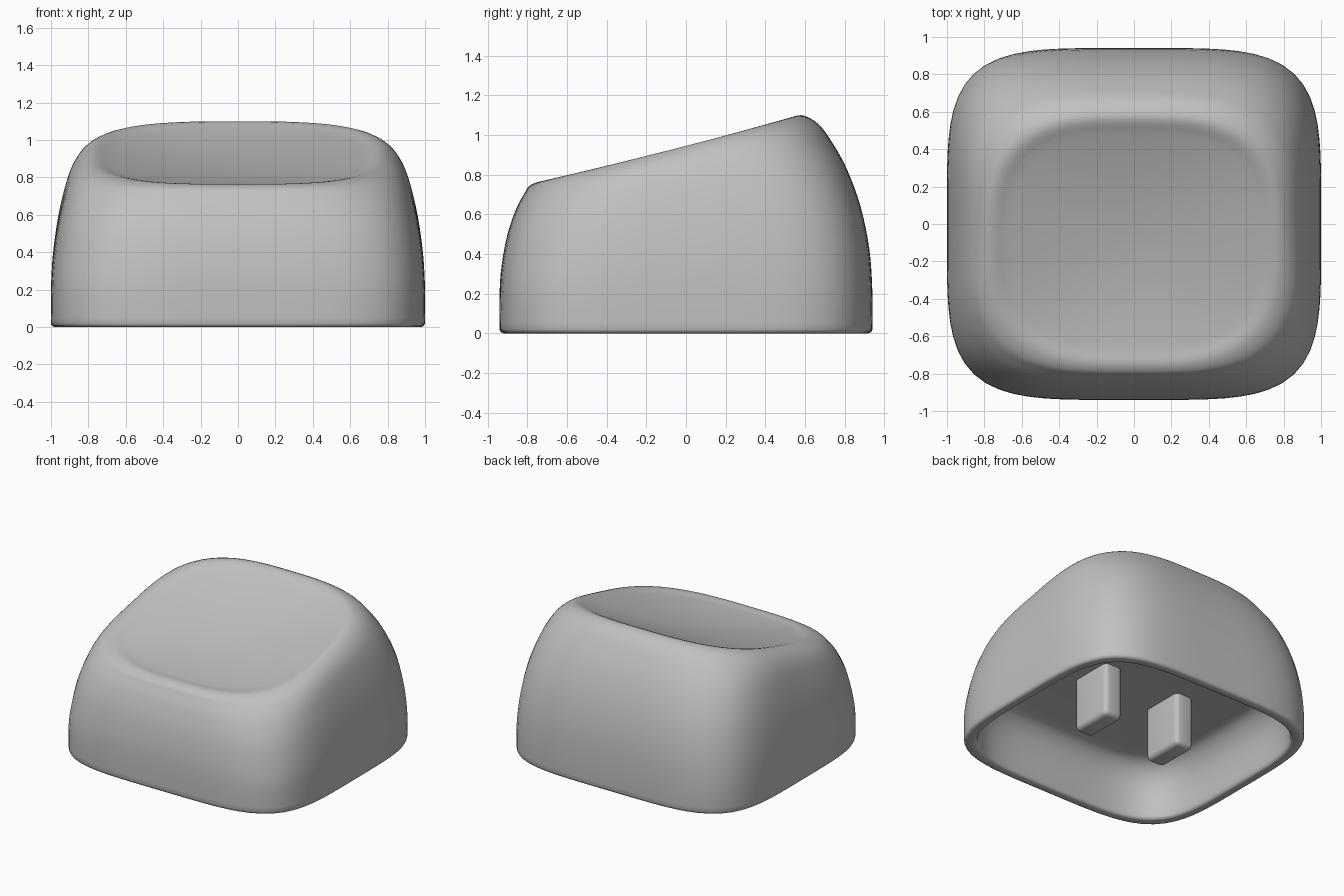
import bpy, bmesh, math
from mathutils import Vector

if "Cube" in bpy.data.objects:
    bpy.data.objects.remove(bpy.data.objects["Cube"])

SEGMENTS = 96

grey = bpy.data.materials.new("plain_grey")
grey.use_nodes = True
grey.diffuse_color = (0.53, 0.53, 0.53, 1)
grey.node_tree.nodes["Principled BSDF"].inputs["Base Color"].default_value = (0.53, 0.53, 0.53, 1)


def ring(row):
    """Tilted rounded square: half width, front y, back y, front z, back z, squareness, sag."""
    hx, yf, yb, zf, zb, n, sag = row
    points = []
    for i in range(SEGMENTS):
        a = math.tau * i / SEGMENTS
        c, s = math.cos(a), math.sin(a)
        r = (abs(c) ** n + abs(s) ** n) ** (-1 / n)
        t = (r * s + 1) / 2
        z = zf + (zb - zf) * t - sag * 4 * t * (1 - t)
        points.append(Vector((hx * r * c, yf + (yb - yf) * t, z)))
    return points


def smooth_rows(rows, steps=4):
    """Catmull-Rom interpolation between profile rows."""
    out = []
    for i in range(len(rows) - 1):
        quad = [rows[max(i - 1, 0)], rows[i], rows[i + 1], rows[min(i + 2, len(rows) - 1)]]
        for k in range(steps):
            t = k / steps
            out.append([b + t / 2 * (c - a + t * (2 * a - 5 * b + 4 * c - d + t * (3 * (b - c) + d - a)))
                        for a, b, c, d in zip(*quad)])
    return out + [rows[-1]]


def finish(name, bm, angle):
    bmesh.ops.recalc_face_normals(bm, faces=bm.faces)
    mesh = bpy.data.meshes.new(name)
    bm.to_mesh(mesh)
    bm.free()
    obj = bpy.data.objects.new(name, mesh)
    bpy.context.collection.objects.link(obj)
    mesh.materials.append(grey)
    bpy.ops.object.select_all(action="DESELECT")
    obj.select_set(True)
    bpy.context.view_layer.objects.active = obj
    bpy.ops.object.shade_smooth_by_angle(angle=math.radians(angle))


def flat(hx, hy, z, n=4.4):
    return (hx, -hy, hy, z, z, n, 0)


# Hollow underside, from the ceiling down to the bottom rim
inside = smooth_rows([flat(0.70, 0.64, 0.405), flat(0.80, 0.74, 0.385),
                      flat(0.87, 0.81, 0.31), flat(0.91, 0.85, 0.19), flat(0.925, 0.865, 0.02)])
lip = [flat(0.932, 0.872, 0.005), flat(0.945, 0.885, 0), flat(0.98, 0.92, 0), flat(0.994, 0.934, 0.006)]

# Outer walls, curving in to the sloped top edge and over it
walls = smooth_rows([
    flat(1, 0.94, 0.02), flat(1, 0.94, 0.2),
    (0.99, -0.93, 0.925, 0.34, 0.42, 4.2, 0), (0.963, -0.90, 0.88, 0.50, 0.64, 4, 0),
    (0.925, -0.855, 0.81, 0.63, 0.83, 3.7, 0), (0.885, -0.815, 0.735, 0.705, 0.965, 3.4, 0),
    (0.835, -0.79, 0.665, 0.742, 1.057, 3.2, 0.004), (0.77, -0.745, 0.578, 0.763, 1.1, 3, 0.008),
    (0.69, -0.685, 0.50, 0.762, 1.068, 3, 0.01)])

# Shallow dished top
hx, yf, yb, zf, zb, n, sag = walls[-1]
cy, cz = (yf + yb) / 2, (zf + zb) / 2
dish = []
for s in [0.95, 0.88, 0.78, 0.66, 0.53, 0.4, 0.27, 0.14, 0.03]:
    sink = 0.065 * (1 - s * s)
    dish.append((hx * s, cy + (yf - cy) * s, cy + (yb - cy) * s, cz + (zf - cz) * s - sink,
                 cz + (zb - cz) * s - sink, 2 + s, sag * s * s))

bm = bmesh.new()
loops = [[bm.verts.new(p) for p in ring(row)] for row in inside + lip + walls + dish]
for low, high in zip(loops, loops[1:]):
    for i in range(SEGMENTS):
        j = (i + 1) % SEGMENTS
        bm.faces.new((low[i], low[j], high[j], high[i]))
bm.faces.new(loops[0])
bm.faces.new(loops[-1])
finish("cap_shell", bm, 60)

# Two mounting prongs under the ceiling
for side, x in (("right", -0.32), ("left", 0.32)):
    bm = bmesh.new()
    bmesh.ops.create_cube(bm, size=1)
    bmesh.ops.scale(bm, vec=(0.15, 0.335, 0.42), verts=bm.verts)
    bmesh.ops.translate(bm, vec=(x, 0, 0.215), verts=bm.verts)
    edges = [e for e in bm.edges if min(v.co.z for v in e.verts) < 0.2]
    bmesh.ops.bevel(bm, geom=edges, offset=0.035, segments=4, profile=0.5, affect="EDGES")
    finish(side + "_prong", bm, 50)
